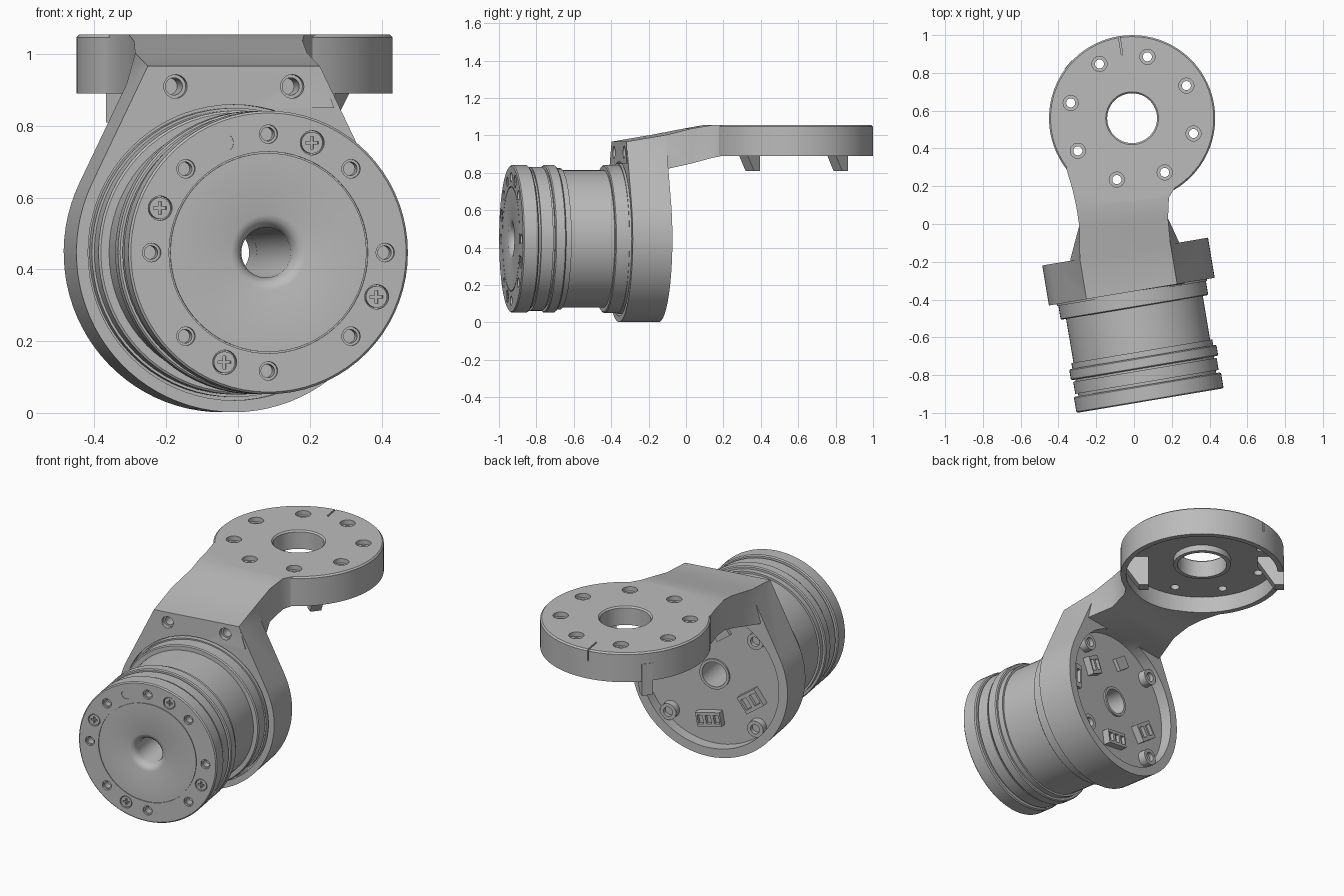
import bpy, bmesh, math
from math import sin, cos, pi, radians
from mathutils import Matrix, Vector

if "Cube" in bpy.data.objects:
    bpy.data.objects.remove(bpy.data.objects["Cube"], do_unlink=True)

grey = bpy.data.materials.new("machined grey")
grey.use_nodes = True
grey.diffuse_color = (0.5, 0.5, 0.5, 1)
grey.node_tree.nodes["Principled BSDF"].inputs["Base Color"].default_value = (0.5, 0.5, 0.5, 1)

# Motor frame: local x across, local y from the front face backwards, z up
MOTOR = Matrix.Translation((0.085, -0.935, 0.447)) @ Matrix.Rotation(radians(9.5), 4, 'Z')
PLATE = Matrix.Translation((-0.01, 0.56, 0))
ALONG_Y = Matrix.Rotation(-pi / 2, 4, 'X')


def make(name, bm, frame=Matrix()):
    bmesh.ops.transform(bm, matrix=frame, verts=bm.verts)
    bmesh.ops.recalc_face_normals(bm, faces=bm.faces)
    mesh = bpy.data.meshes.new(name)
    bm.to_mesh(mesh)
    bm.free()
    mesh.materials.append(grey)
    ob = bpy.data.objects.new(name, mesh)
    bpy.context.collection.objects.link(ob)
    return ob


def lathe(profile, seg=72, closed=True):
    """Revolve (height, radius) pairs about z; a closed profile gives a bored part."""
    bm = bmesh.new()
    rings = [[bm.verts.new((r * cos(2 * pi * i / seg), r * sin(2 * pi * i / seg), h))
              for i in range(seg)] for h, r in profile]
    pairs = list(zip(rings, rings[1:] + rings[:1])) if closed else list(zip(rings, rings[1:]))
    for a, b in pairs:
        for i in range(seg):
            j = (i + 1) % seg
            bm.faces.new((a[i], a[j], b[j], b[i]))
    if not closed:
        bm.faces.new(rings[0])
        bm.faces.new(rings[-1])
    return bm


def rod(frame, r, a, b, seg=24, r2=None):
    return make("rod", lathe([(a, r), (b, r2 or r)], seg, False), frame)


def box(name, size, frame):
    bm = bmesh.new()
    bmesh.ops.create_cube(bm, size=1, matrix=Matrix.Diagonal((*size, 1)))
    return make(name, bm, frame)


def prism(name, outline, a, b, frame):
    """Extrude an outline in local x/z from y=a to y=b."""
    bm = bmesh.new()
    face = bm.faces.new([bm.verts.new((x, a, z)) for x, z in outline])
    new = bmesh.ops.extrude_face_region(bm, geom=[face])["geom"]
    bmesh.ops.translate(bm, vec=(0, b - a, 0), verts=[v for v in new if isinstance(v, bmesh.types.BMVert)])
    return make(name, bm, frame)


def combine(ob, others, op):
    for other in others:
        mod = ob.modifiers.new("bool", 'BOOLEAN')
        mod.operation, mod.solver, mod.object = op, 'EXACT', other
        bpy.context.view_layer.objects.active = ob
        bpy.ops.object.modifier_apply(modifier=mod.name)
        bpy.data.objects.remove(other, do_unlink=True)


def polar(r, deg, y=0):
    """Motor frame spot at a radius and angle, with its z pointing backwards."""
    t = radians(deg)
    return MOTOR @ Matrix.Translation((r * cos(t), y, r * sin(t))) @ ALONG_Y


# Motor: stepped, grooved barrel with a bore
motor = make("motor_body", lathe([
    (0, 0.105), (0, 0.277), (0.005, 0.277), (0.005, 0.281), (0, 0.281), (0, 0.389), (0.006, 0.395),
    (0.08, 0.395), (0.086, 0.389), (0.086, 0.37), (0.10, 0.37), (0.10, 0.385), (0.165, 0.385),
    (0.165, 0.372), (0.175, 0.372), (0.175, 0.39), (0.181, 0.395), (0.228, 0.395), (0.234, 0.39),
    (0.234, 0.378), (0.265, 0.378), (0.265, 0.367), (0.50, 0.367), (0.50, 0.39),
    (0.505, 0.396), (0.575, 0.396), (0.575, 0.403), (0.63, 0.403), (0.63, 0.07), (0.04, 0.07),
    (0.018, 0.077), (0.005, 0.09)]), MOTOR @ ALONG_Y)
cuts = []
for k in range(8):
    cuts.append(rod(polar(0.33, 45 * k), 0.026, -0.01, 0.012))
    cuts.append(rod(polar(0.33, 45 * k), 0.019, 0, 0.05))
SCREWS = [68, 158, 248, 338]
cuts += [rod(polar(0.33, a), 0.034, -0.01, 0.02) for a in SCREWS]
cuts.append(rod(polar(0.33, 112), 0.025, -0.01, 0.003))
combine(motor, cuts, 'DIFFERENCE')

# Cross-head screws in the front face
for k, a in enumerate(SCREWS):
    head = rod(polar(0.33, a), 0.03, 0.003, 0.022)
    head.name = f"front_screw_{k + 1}"
    combine(head, [box("slot", s, polar(0.33, a)) for s in ((0.036, 0.008, 0.03), (0.008, 0.036, 0.03))],
            'DIFFERENCE')

# Bracket: rounded housing with tangent sides rising to the arm
R, HALF, TOP = 0.445, 0.243, 0.52
turn = math.atan2(TOP, HALF) - math.acos(R / math.hypot(HALF, TOP))
sweep = pi + 2 * turn
arc = [turn - sweep * i / 56 for i in range(57)]
bracket = prism("bracket", [(-HALF, TOP), (HALF, TOP)] + [(R * cos(t), R * sin(t)) for t in arc],
                0.585, 0.80, MOTOR)


# Arm: loft from the housing up to the plate; left xy, right xy, top z, bottom z, flare
def local(u, v):
    p = MOTOR @ Vector((u, v, 0))
    return p.x, p.y


stations = [
    (local(-HALF, 0.586), local(HALF, 0.586), 0.967, 0.85, 0.04),
    (local(-HALF, 0.80), local(HALF, 0.80), 1.003, 0.82, 0.05),
    ((-0.29, -0.01), (0.18, 0.03), 1.037, 0.85, 0.0),
    ((-0.305, 0.09), (0.185, 0.14), 1.055, 0.88, 0.0),
    ((-0.325, 0.18), (0.215, 0.19), 1.055, 0.89, 0.0),
    ((-0.36, 0.30), (0.29, 0.25), 1.055, 0.89, 0.0)]
bm = bmesh.new()
loops = []
for (lx, ly), (rx, ry), top, low, flare in stations:
    loops.append([bm.verts.new(p) for p in (
        (lx, ly, top), (rx, ry, top), (rx + flare, ry, low), (lx - flare, ly, low))])
for a, b in zip(loops, loops[1:]):
    for i in range(4):
        j = (i + 1) % 4
        bm.faces.new((a[i], a[j], b[j], b[i]))
bm.faces.new(loops[0])
bm.faces.new(loops[-1])
bmesh.ops.triangulate(bm, faces=bm.faces)
arm = make("arm", bm)
plate = make("plate", lathe([(0.89, 0.44), (1.047, 0.44), (1.055, 0.432)], closed=False), PLATE)
combine(bracket, [arm, plate], 'UNION')

# Pockets, bolt holes, centre hole and alignment slit
AXIS = MOTOR @ ALONG_Y
cuts = [rod(AXIS, 0.412, 0.5, 0.615, 72), rod(AXIS, 0.395, 0.735, 0.95, 72), rod(AXIS, 0.07, 0.5, 0.9, 48),
        rod(PLATE, 0.41, 0.8, 0.985, 72), rod(PLATE, 0.132, 0.9, 1.1, 48),
        rod(PLATE, 0.13, 1.045, 1.065, 48, 0.15)]
for k in range(8):
    spot = PLATE @ Matrix.Rotation(radians(31 + 45 * k), 4, 'Z') @ Matrix.Translation((0.335, 0, 0))
    cuts += [rod(spot, 0.024, 0.9, 1.1), rod(spot, 0.04, 1.03, 1.1)]
for side in (-1, 1):
    spot = MOTOR @ Matrix.Translation((side * 0.165, 0, 0.463)) @ ALONG_Y
    cuts += [rod(spot, 0.033, 0.5, 0.61), rod(spot, 0.024, 0.55, 0.70)]
cuts.append(box("slit", (0.12, 0.008, 0.2),
                PLATE @ Matrix.Rotation(radians(99), 4, 'Z') @ Matrix.Translation((0.40, 0, 1.09))))
combine(bracket, cuts, 'DIFFERENCE')

# Collar under the plate and two hooked tabs on its rim
make("plate_collar", lathe([(0.95, 0.132), (0.95, 0.155), (0.99, 0.155), (0.99, 0.132)], 48), PLATE)
for name, deg, outer, inner in (("back_tab", 140, 0.442, 0.30), ("front_tab", -40, 0.29, 0.435)):
    dr = 0.05 if inner > outer else -0.05
    prism(name, [(outer, 0.99), (outer, 0.81), (outer + dr, 0.81), (inner, 0.955), (inner, 0.99)],
          -0.03, 0.03, PLATE @ Matrix.Rotation(radians(deg), 4, 'Z'))

# Rear circuit side: bore sleeve, corner posts, sockets and a chip
make("rear_sleeve", lathe([(0.72, 0.07), (0.745, 0.07), (0.745, 0.085), (0.72, 0.085)], 48), AXIS)
for k in range(4):
    post = rod(polar(0.352, 45 + 90 * k), 0.046, 0.73, 0.778)
    post.name = f"rear_post_{k + 1}"
    combine(post, [rod(polar(0.352, 45 + 90 * k), 0.026, 0.755, 0.80)], 'DIFFERENCE')
for name, u, z, w, h, tilt, slots in (("socket_side", -0.22, -0.10, 0.12, 0.10, 35, 2),
                                      ("socket_low", 0.02, -0.25, 0.14, 0.08, 10, 3),
                                      ("socket_high", 0.20, 0.13, 0.08, 0.10, 25, 2),
                                      ("socket_edge", 0.34, 0.0, 0.04, 0.14, 0, 1),
                                      ("chip", -0.04, 0.25, 0.09, 0.07, 35, 0)):
    frame = MOTOR @ Matrix.Translation((u, 0.75, z)) @ Matrix.Rotation(radians(tilt), 4, 'Y')
    part = box(name, (w, 0.05 if slots else 0.02, h), frame)
    pitch = w / max(slots, 1)
    combine(part, [box("cut", (pitch * 0.65, 0.03, h * 0.6),
                       frame @ Matrix.Translation(((i + 0.5) * pitch - w / 2, 0.02, 0)))
                   for i in range(slots)], 'DIFFERENCE')

# Smooth round walls, keep machined edges crisp
for ob in bpy.context.collection.objects:
    ob.select_set(ob.type == 'MESH')
bpy.context.view_layer.objects.active = bracket
bpy.ops.object.shade_smooth_by_angle(angle=radians(30))
